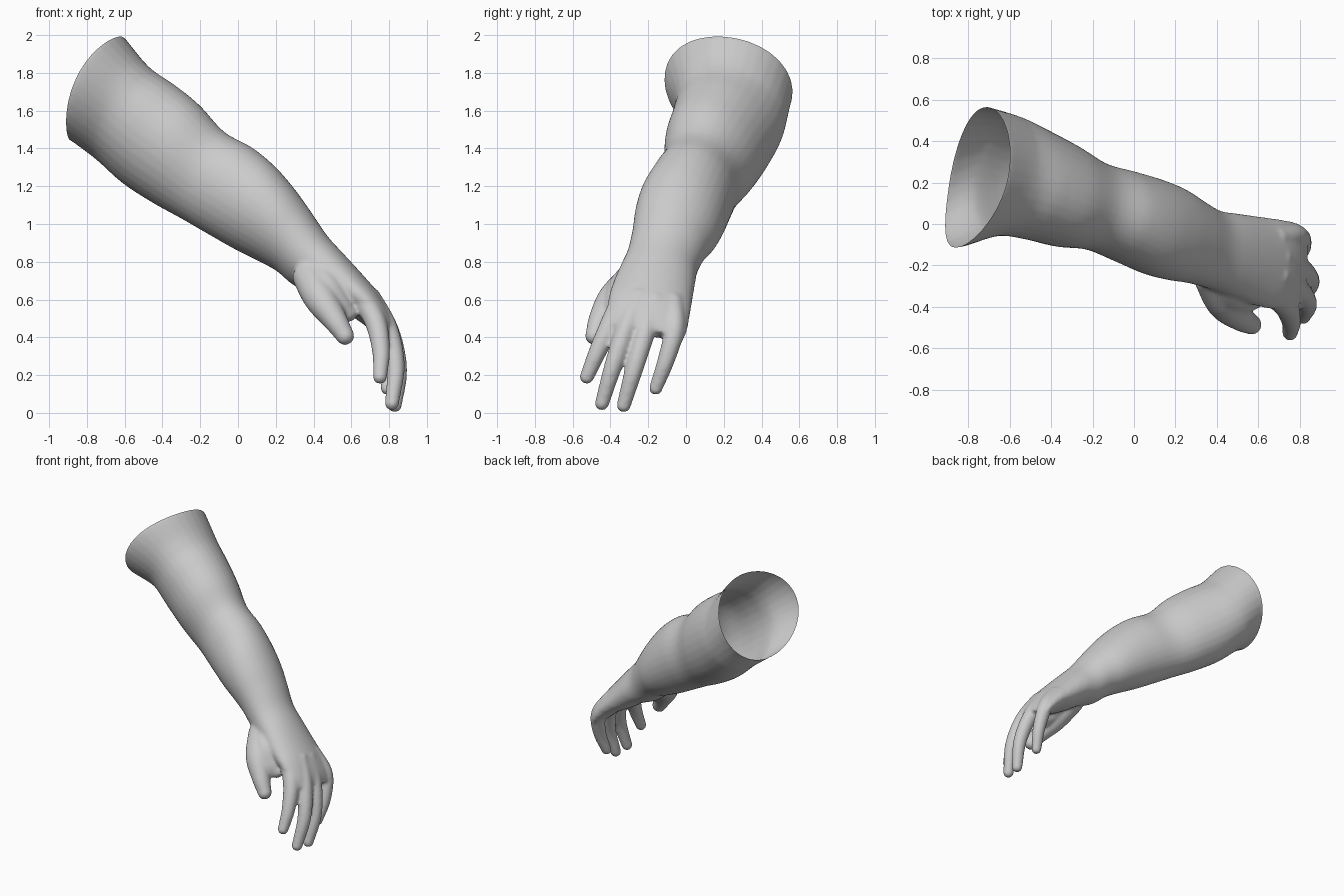
import bpy, bmesh, math
from mathutils import Vector, Matrix

if "Cube" in bpy.data.objects:
    bpy.data.objects.remove(bpy.data.objects["Cube"])

skin = bpy.data.materials.new("grey_skin")
skin.diffuse_color = (0.6, 0.6, 0.6, 1)
skin.use_nodes = True
skin.node_tree.nodes["Principled BSDF"].inputs["Base Color"].default_value = skin.diffuse_color


def spline(ctrl, steps):
    """Catmull-Rom through tuples of any length."""
    pts = [Vector(c) for c in ctrl]
    pts = [2 * pts[0] - pts[1]] + pts + [2 * pts[-1] - pts[-2]]
    out = []
    for i in range(1, len(pts) - 2):
        a, b, c, d = pts[i - 1:i + 3]
        for k in range(steps):
            t = k / steps
            out.append(0.5 * (2 * b + (c - a) * t + (2 * a - 5 * b + 4 * c - d) * t * t
                              + (3 * b - a - 3 * c + d) * t ** 3))
    return out + [pts[-2]]


def loft(bm, rings):
    """Closed tube through rings given as (centre, half axis u, half axis v)."""
    n, prev = 32, None
    for i, (c, u, v) in enumerate(rings):
        ring = [bm.verts.new(c + u * math.sin(2 * math.pi * k / n) + v * math.cos(2 * math.pi * k / n))
                for k in range(n)]
        if prev:
            for k in range(n):
                bm.faces.new((prev[k], prev[(k + 1) % n], ring[(k + 1) % n], ring[k]))
        else:
            bm.faces.new(ring[::-1])
        prev = ring
    bm.faces.new(prev)


# Arm sections: upper x, z, lower x, z, front y, back y, side tilt x, z
sections = [
    (-0.60, 1.985, -0.895, 1.45, -0.125, 0.555, 0.13, -0.20),
    (-0.465, 1.825, -0.76, 1.35, -0.06, 0.52, 0.15, -0.25),
    (-0.33, 1.73, -0.62, 1.225, -0.075, 0.455, 0.15, -0.28),
    (-0.20, 1.625, -0.46, 1.12, -0.11, 0.38, 0.15, -0.28),
    (-0.07, 1.485, -0.30, 1.03, -0.125, 0.295, 0.15, -0.25),
    (0.08, 1.40, -0.17, 0.955, -0.18, 0.255, 0.15, -0.25),
    (0.20, 1.30, -0.02, 0.87, -0.24, 0.215, 0.15, -0.25),
    (0.30, 1.185, 0.10, 0.81, -0.27, 0.17, 0.15, -0.25),
    (0.39, 1.06, 0.20, 0.755, -0.285, 0.11, 0.15, -0.22),
    (0.475, 0.935, 0.29, 0.68, -0.31, 0.065, 0.12, -0.20),
    (0.57, 0.83, 0.39, 0.64, -0.345, 0.05, 0.10, -0.20),
    (0.67, 0.72, 0.50, 0.57, -0.385, 0.035, 0.10, -0.20),
    (0.755, 0.62, 0.61, 0.51, -0.41, 0.022, 0.10, -0.20),
    (0.815, 0.52, 0.70, 0.445, -0.41, 0.008, 0.08, -0.20),
    (0.84, 0.445, 0.75, 0.405, -0.40, -0.012, 0.06, -0.20),
]
rings = []
for tx, tz, bx, bz, yf, yk, sx, sz in spline(sections, 5):
    half = (yk - yf) / 2
    rings.append((Vector(((tx + bx) / 2, (yf + yk) / 2, (tz + bz) / 2)),
                  Vector(((tx - bx) / 2, 0, (tz - bz) / 2)), Vector((sx, 1, sz)) * half))

# Lean the first rings' crest slightly backward
for k in range(5):
    rings[k][1].y = 0.05 * (1 - k / 5)

# Plane of the open shoulder end; the tube runs past it and is trimmed later
rim_c, rim_u, rim_v = rings[0]
rim_n = rim_u.cross(rim_v).normalized()
if rim_n.x > 0:
    rim_n = -rim_n
rings.insert(0, (rim_c + rim_n * 0.1, rim_u, rim_v))

bm = bmesh.new()
loft(bm, rings)

# Digits: x, y, z, radius along each centre line
digits = {
    "thumb": [(0.37, -0.24, 0.74, 0.09), (0.435, -0.375, 0.61, 0.088),
              (0.512, -0.45, 0.495, 0.066), (0.567, -0.485, 0.408, 0.049)],
    "thumb_web": [(0.40, -0.24, 0.76, 0.08), (0.47, -0.33, 0.66, 0.085),
                  (0.53, -0.365, 0.58, 0.065), (0.58, -0.36, 0.53, 0.05)],
    "index": [(0.63, -0.31, 0.65, 0.06), (0.725, -0.388, 0.49, 0.058),
              (0.757, -0.465, 0.33, 0.048), (0.752, -0.525, 0.19, 0.038)],
    "middle": [(0.69, -0.24, 0.62, 0.06), (0.79, -0.315, 0.45, 0.055),
               (0.835, -0.385, 0.25, 0.048), (0.815, -0.445, 0.05, 0.038)],
    "ring": [(0.70, -0.16, 0.60, 0.06), (0.80, -0.215, 0.43, 0.055),
             (0.848, -0.275, 0.23, 0.048), (0.83, -0.33, 0.04, 0.038)],
    "little": [(0.68, -0.07, 0.60, 0.055), (0.785, -0.06, 0.45, 0.054),
               (0.81, -0.105, 0.28, 0.046), (0.79, -0.16, 0.13, 0.036)],
}
for ctrl in digits.values():
    line = spline(ctrl, 6)
    tube = []
    for i, p in enumerate(line):
        d = (line[min(i + 1, len(line) - 1)] - line[max(i - 1, 0)]).to_3d().normalized()
        u = d.cross(Vector((0, 1, 0))).normalized()
        tube.append((p.to_3d(), u * p[3], u.cross(d) * p[3]))
    loft(bm, tube)
    # Rounded fingertip
    bmesh.ops.create_icosphere(bm, subdivisions=3, radius=line[-1][3] * 1.02,
                               matrix=Matrix.Translation(line[-1].to_3d()))
bmesh.ops.recalc_face_normals(bm, faces=bm.faces[:])
mesh = bpy.data.meshes.new("arm")
bm.to_mesh(mesh)
bm.free()
arm = bpy.data.objects.new("arm", mesh)
bpy.context.collection.objects.link(arm)

# Fuse the hand and arm into one smooth skin
fuse = arm.modifiers.new("fuse", "REMESH")
fuse.mode = "VOXEL"
fuse.voxel_size = 0.01
soften = arm.modifiers.new("soften", "SMOOTH")
soften.factor = 0.5
soften.iterations = 14
fused = bpy.data.meshes.new_from_object(arm.evaluated_get(bpy.context.evaluated_depsgraph_get()))
arm.modifiers.clear()

# Trim the shoulder end open, then bow its front and back edges outward
bm = bmesh.new()
bm.from_mesh(fused)
bmesh.ops.bisect_plane(bm, geom=bm.verts[:] + bm.edges[:] + bm.faces[:], dist=1e-5,
                       plane_co=rim_c, plane_no=rim_n, clear_outer=True)
for v in bm.verts:
    r = v.co - rim_c
    depth = -r.dot(rim_n)
    if depth < 0.2:
        side = r.dot(rim_v) / rim_v.length_squared
        v.co += rim_n * (0.055 if side < 0 else 0.03) * min(side * side, 1) * (1 - depth / 0.2)
for f in bm.faces:
    f.smooth = True
    f.material_index = 0
bm.to_mesh(fused)
bm.free()
arm.data = fused
fused.materials.clear()
fused.materials.append(skin)
